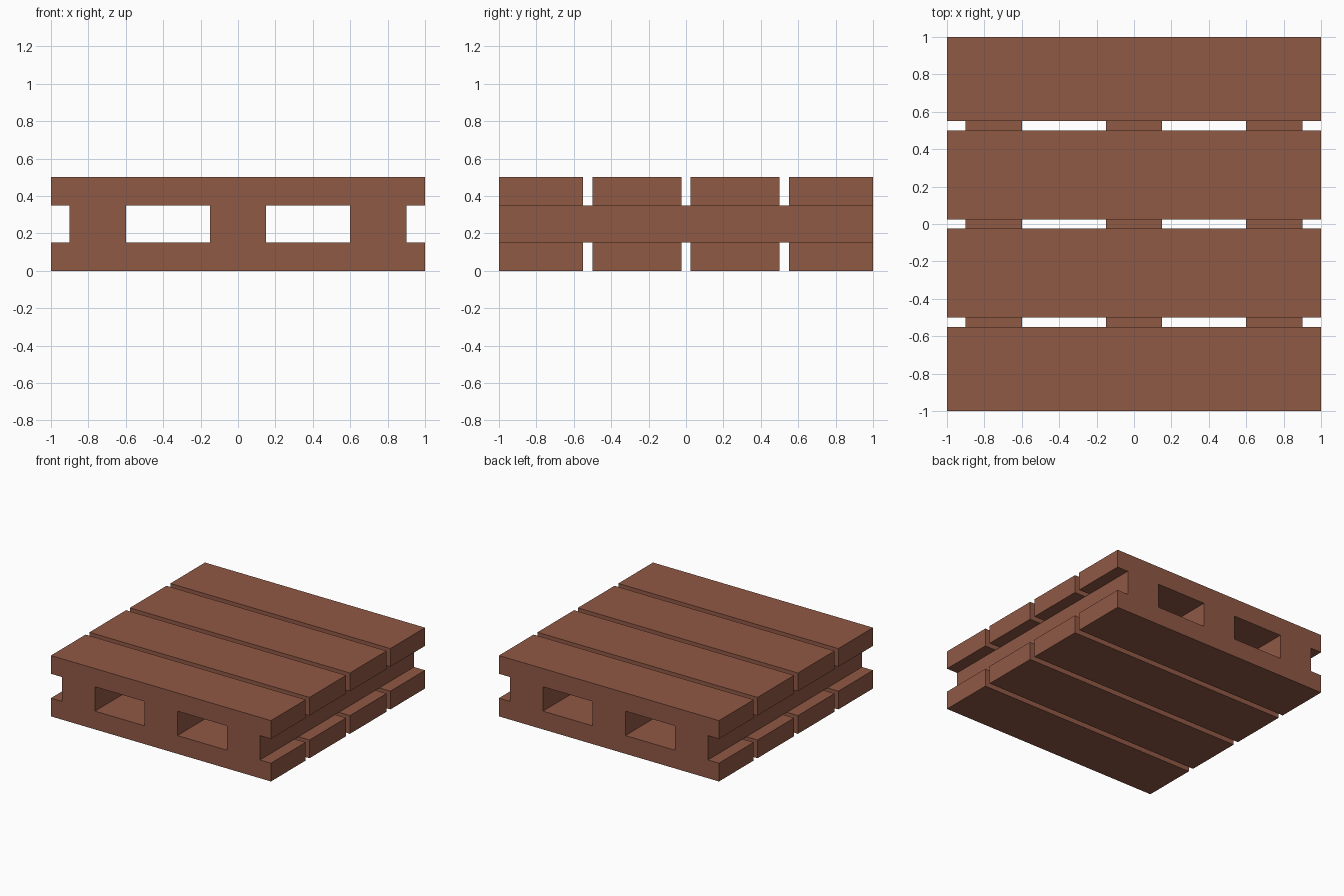
import bpy

if "Cube" in bpy.data.objects:
    bpy.data.objects.remove(bpy.data.objects["Cube"])

wood = bpy.data.materials.new("brown wood")
wood.diffuse_color = (0.28, 0.10, 0.06, 1)
wood.use_nodes = True
wood.node_tree.nodes["Principled BSDF"].inputs["Base Color"].default_value = wood.diffuse_color


def box(name, x, y, z):
    """Axis-aligned box from (min, max) ranges."""
    bpy.ops.mesh.primitive_cube_add(size=1)
    ob = bpy.context.object
    ob.name = name
    for v in ob.data.vertices:
        v.co = [a + (b - a) * (c + 0.5) for (a, b), c in zip((x, y, z), v.co)]
    ob.data.materials.append(wood)
    return ob


# Deck boards, top and bottom, running left to right
BOARDS = [(-1, -0.55), (-0.5, -0.025), (0.025, 0.5), (0.55, 1)]
for layer, z in (("bottom", (0, 0.15)), ("top", (0.35, 0.5))):
    for i, y in enumerate(BOARDS, 1):
        box(f"{layer}_board_{i}", (-1, 1), y, z)

# Three stringers between the decks, running front to back
for side, cx in (("left", -0.75), ("middle", 0), ("right", 0.75)):
    box(f"{side}_stringer", (cx - 0.15, cx + 0.15), (-1, 1), (0.15, 0.35))
